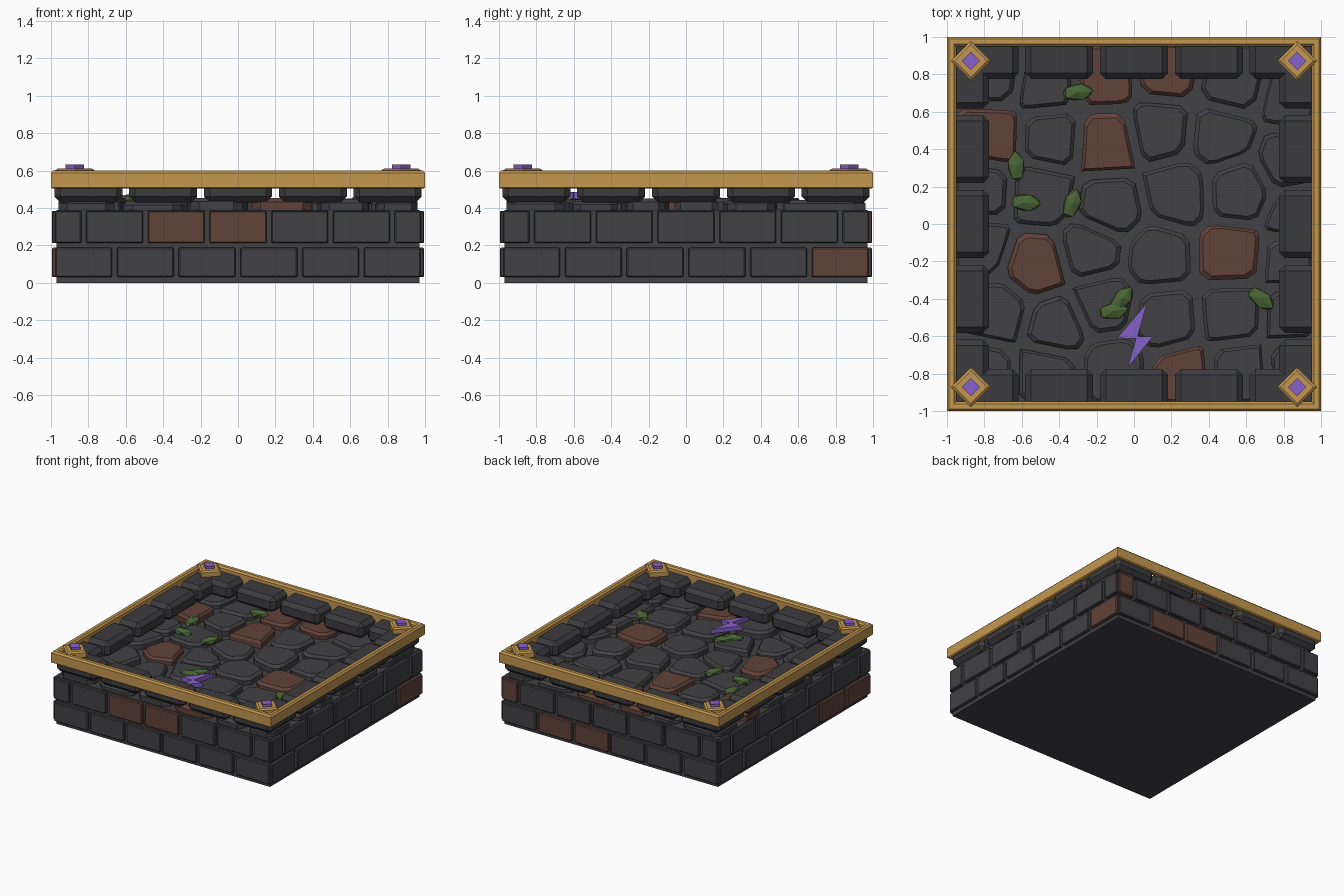
import bpy, bmesh, math, random
from mathutils import Vector, Matrix

if "Cube" in bpy.data.objects:
    bpy.data.objects.remove(bpy.data.objects["Cube"])

random.seed(4)


def material(name, rgb):
    m = bpy.data.materials.new(name)
    m.diffuse_color = (*rgb, 1)
    m.use_nodes = True
    m.node_tree.nodes["Principled BSDF"].inputs["Base Color"].default_value = m.diffuse_color
    return m


STONE = material("dark stone", (0.054, 0.053, 0.060))
BLOCK = material("border stone", (0.046, 0.045, 0.050))
RED = material("red stone", (0.120, 0.055, 0.041))
GOLD = material("gold", (0.55, 0.31, 0.08))
PURPLE = material("purple", (0.24, 0.12, 0.58))
MOSS = material("moss green", (0.068, 0.13, 0.036))


def finish(name, bm, mats, bevel=0):
    bmesh.ops.recalc_face_normals(bm, faces=bm.faces)
    mesh = bpy.data.meshes.new(name)
    bm.to_mesh(mesh)
    bm.free()
    for m in mats:
        mesh.materials.append(m)
    ob = bpy.data.objects.new(name, mesh)
    bpy.context.collection.objects.link(ob)
    if bevel:
        b = ob.modifiers.new("bevel", 'BEVEL')
        b.width, b.segments = bevel, 1
    return ob


def box(bm, lo, hi, mat=0, rot=Matrix()):
    lo, hi = Vector(lo), Vector(hi)
    m = rot @ Matrix.Translation((lo + hi) / 2) @ Matrix.Diagonal((*(hi - lo), 1))
    vs = bmesh.ops.create_cube(bm, size=1, matrix=m)['verts']
    for f in {f for v in vs for f in v.link_faces}:
        f.material_index = mat


def loft(bm, rings, mat=0):
    """Skin stacked (outline, z) rings and cap both ends."""
    vs = [[bm.verts.new((x, y, z)) for x, y in pts] for pts, z in rings]
    n = len(vs[0])
    faces = [bm.faces.new((a[i], a[(i + 1) % n], b[(i + 1) % n], b[i]))
             for a, b in zip(vs, vs[1:]) for i in range(n)]
    faces += [bm.faces.new(vs[0][::-1]), bm.faces.new(vs[-1])]
    for f in faces:
        f.material_index = mat


# Solid core behind the bricks
bm = bmesh.new()
box(bm, (-0.97, -0.97, 0), (0.97, 0.97, 0.39))
finish("core", bm, [STONE])

# Two brick courses on every side; red bricks are (row, index)
red_bricks = [{(1, 2), (1, 3)}, {(0, 5)}, {(0, 1), (0, 2), (1, 0)}, {(0, 4), (0, 5)}]
for side, reds in enumerate(red_bricks):
    bm = bmesh.new()
    rot = Matrix.Rotation(side * math.pi / 2, 4, 'Z')
    for row, (z0, z1) in enumerate([(0.03, 0.188), (0.212, 0.385)]):
        for i in range(6 + row):
            a = -0.99 + 0.33 * (i - row / 2)
            x0, x1 = max(a + 0.013, -0.978), min(a + 0.317, 0.978)
            box(bm, (x0, -0.995, z0), (x1, -0.95, z1), int((row, i) in reds), rot)
    finish("brick_wall", bm, [STONE, RED], 0.006)

# Chunky border blocks above the walls
bm = bmesh.new()
for side in range(4):
    rot = Matrix.Rotation(side * math.pi / 2, 4, 'Z')
    for i in range(5):
        c = -0.8 + 0.4 * i
        box(bm, (c - 0.182, -0.982, 0.43), (c + 0.182, -0.775, 0.56), 0, rot)
finish("border_blocks", bm, [BLOCK], 0.032)

# Paving stones: cells around each centre, shrunk and chamfered
centres = [(-0.76, 0.8), (-0.47, 0.75), (-0.16, 0.79), (0.17, 0.83), (0.53, 0.76), (0.85, 0.68),
           (-0.77, 0.47), (-0.44, 0.46), (-0.15, 0.44), (0.14, 0.5), (0.46, 0.47), (0.83, 0.33),
           (-0.82, 0.18), (-0.5, 0.16), (-0.13, 0.09), (0.23, 0.17), (0.56, 0.18), (0.88, 0.04),
           (-0.83, -0.12), (-0.53, -0.22), (-0.23, -0.14), (0.13, -0.18), (0.52, -0.17), (0.85, -0.2),
           (-0.73, -0.47), (-0.42, -0.55), (-0.16, -0.43), (0.16, -0.5), (0.53, -0.47), (0.85, -0.48),
           (-0.8, -0.8), (-0.47, -0.8), (-0.11, -0.77), (0.25, -0.83), (0.57, -0.8), (0.86, -0.78)]
red_stones = {2, 3, 6, 8, 19, 22, 33}


def clip(poly, point, normal):
    """Keep the part of a polygon behind a line."""
    out = []
    for a, b in zip(poly, poly[1:] + poly[:1]):
        da, db = (a - point).dot(normal), (b - point).dot(normal)
        if da <= 0:
            out.append(a)
        if da * db < 0:
            out.append(a.lerp(b, da / (da - db)))
    return out


def chamfer(poly, t=0.16):
    return [a.lerp(b, k) for a, b in zip(poly, poly[1:] + poly[:1]) for k in (t, 1 - t)]


bm = bmesh.new()
pts = [Vector(c) for c in centres]
for i, c in enumerate(pts):
    cell = [Vector(p) * 0.96 for p in ((-1, -1), (1, -1), (1, 1), (-1, 1))]
    for o in pts:
        if o != c:
            n = (o - c).normalized()
            cell = clip(cell, (c + o) / 2 - n * 0.024, n)
    base = chamfer(cell)
    mid = sum(base, Vector((0, 0))) / len(base)
    r = sum((p - mid).length for p in base) / len(base)
    top = random.uniform(0.435, 0.455)
    upper = [mid + (p - mid) * (1 - 0.022 / r) for p in base]
    loft(bm, [(base, 0.38), (base, top - 0.02), (upper, top)], int(i in red_stones))
finish("paving_stones", bm, [STONE, RED])

# Gold rim: closed square ring swept from a chamfered profile
profile = [(1.0, 0.51), (1.0, 0.587), (0.988, 0.6), (0.962, 0.6), (0.95, 0.587),
           (0.95, 0.51), (0.96, 0.503), (0.99, 0.503)]
bm = bmesh.new()
rings = [[bm.verts.new((sx * r, sy * r, z)) for r, z in profile]
         for sx, sy in ((-1, -1), (1, -1), (1, 1), (-1, 1))]
for k in range(4):
    a, b = rings[k], rings[(k + 1) % 4]
    for j in range(8):
        bm.faces.new((a[j], b[j], b[(j + 1) % 8], a[(j + 1) % 8]))
finish("gold_rim", bm, [GOLD])


# Diamond plates and gems on the corners
def diamond(x, y, r):
    return [(x + r, y), (x, y + r), (x - r, y), (x, y - r)]


plates, gems = bmesh.new(), bmesh.new()
for x in (-0.872, 0.872):
    for y in (-0.872, 0.872):
        loft(plates, [(diamond(x, y, 0.106), 0.565), (diamond(x, y, 0.106), 0.602),
                      (diamond(x, y, 0.088), 0.612)])
        loft(gems, [(diamond(x, y, 0.049), 0.6), (diamond(x, y, 0.049), 0.632)])
finish("corner_plates", plates, [GOLD])
finish("corner_gems", gems, [PURPLE])

# Raised zigzag bolt on the paving
bolt = [(0.07, -0.42), (-0.09, -0.61), (0.01, -0.613), (-0.035, -0.77), (0.1, -0.603), (0.02, -0.6)]
bm = bmesh.new()
loft(bm, [(bolt, 0.45), (bolt, 0.485)])
finish("zigzag_inlay", bm, [PURPLE])

# Squashed moss clumps: x, y, turn in degrees
bm = bmesh.new()
for x, y, turn in [(-0.3, 0.705, 5), (-0.63, 0.31, 95), (-0.58, 0.115, -5), (-0.33, 0.11, 70),
                   (-0.065, -0.4, 50), (-0.11, -0.465, 8), (0.68, -0.4, -38)]:
    m = (Matrix.Translation((x, y, 0.445)) @ Matrix.Rotation(math.radians(turn), 4, 'Z')
         @ Matrix.Diagonal((0.09, 0.05, 0.03, 1)))
    bmesh.ops.create_icosphere(bm, subdivisions=1, radius=1, matrix=m)
finish("moss", bm, [MOSS])
